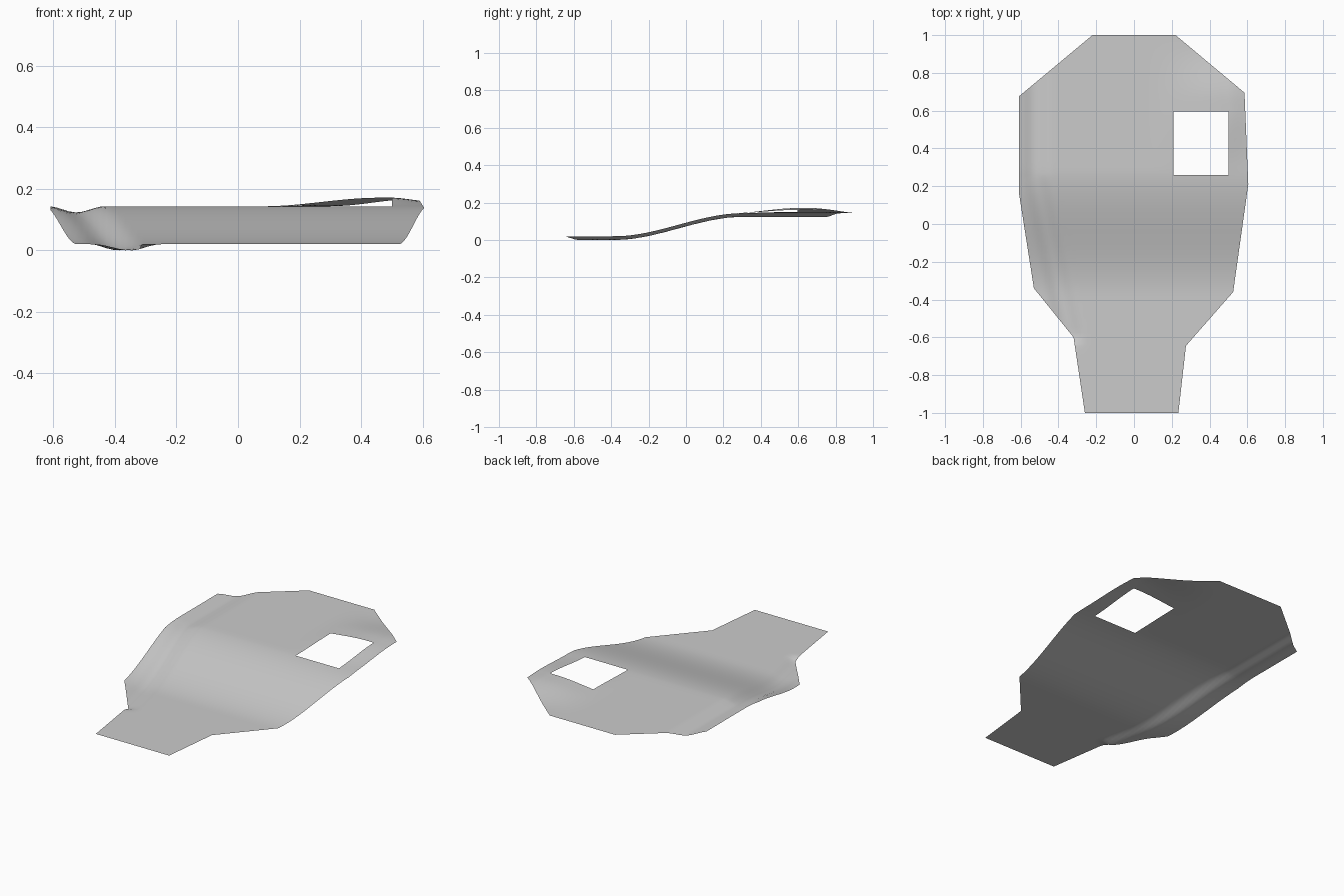
import bpy, bmesh, math

if "Cube" in bpy.data.objects:
    bpy.data.objects.remove(bpy.data.objects["Cube"])

OUTLINE = [(-0.22, 1), (-0.61, 0.675), (-0.61, 0.17), (-0.53, -0.34), (-0.32, -0.60),
           (-0.26, -1), (0.235, -1), (0.275, -0.645), (0.525, -0.36), (0.605, 0.21),
           (0.585, 0.695), (0.22, 1)]
HOLE_X, HOLE_Y = (0.21, 0.50), (0.26, 0.595)


def smooth(a, b, v):
    """Ease from 0 at a to 1 at b."""
    t = min(max((v - a) / (b - a), 0), 1)
    return t * t * (3 - 2 * t)


def height(x, y):
    # Two level decks joined by an S-shaped ramp
    z = 0.02 + 0.123 * smooth(-0.38, 0.30, y)
    # Gentle swelling around the opening
    swell = smooth(0.08, 0.46, x) * (1 - 0.4 * smooth(0.50, 0.62, x))
    z += 0.028 * swell * smooth(0.24, 0.60, y) * (1 - smooth(0.66, 0.95, y))
    # Shallow channel that follows the left edge
    centre = -0.525 + 0.185 * min(max((0.25 - y) / 0.85, 0), 1)
    channel = 1 - smooth(0, 0.09, abs(x - centre))
    z -= 0.02 * channel * smooth(-0.66, -0.58, y)
    return z


def cut(bm, axis, value):
    co, no = [0, 0, 0], [0, 0, 0]
    co[axis], no[axis] = value, 1
    bmesh.ops.bisect_plane(bm, geom=bm.verts[:] + bm.edges[:] + bm.faces[:],
                           dist=1e-5, plane_co=co, plane_no=no)


# Flat outline, divided into a grid
bm = bmesh.new()
bm.faces.new([bm.verts.new((x, y, 0)) for x, y in OUTLINE])
for y in (-0.60, -0.645) + HOLE_Y:
    cut(bm, 1, y)
for x in HOLE_X:
    cut(bm, 0, x)
for i in range(1, 66):
    cut(bm, 1, -1 + i * 2 / 66)
for i in range(1, 60):
    cut(bm, 0, -0.61 + i * 1.22 / 60)

# Rectangular opening
inside = []
for f in bm.faces:
    c = f.calc_center_median()
    if HOLE_X[0] < c.x < HOLE_X[1] and HOLE_Y[0] < c.y < HOLE_Y[1]:
        inside.append(f)
bmesh.ops.delete(bm, geom=inside, context='FACES')

# Shape the sheet and stand it on the ground
for v in bm.verts:
    v.co.z = height(v.co.x, v.co.y)
low = min(v.co.z for v in bm.verts)
for v in bm.verts:
    v.co.z -= low
bm.normal_update()
for f in bm.faces:
    if f.normal.z < 0:
        f.normal_flip()
    f.smooth = True

mesh = bpy.data.meshes.new("contoured_sheet")
bm.to_mesh(mesh)
bm.free()
sheet = bpy.data.objects.new("contoured_sheet", mesh)
bpy.context.collection.objects.link(sheet)

grey = bpy.data.materials.new("plain grey")
grey.diffuse_color = (0.6, 0.6, 0.6, 1)
grey.use_nodes = True
grey.node_tree.nodes["Principled BSDF"].inputs["Base Color"].default_value = grey.diffuse_color
mesh.materials.append(grey)
